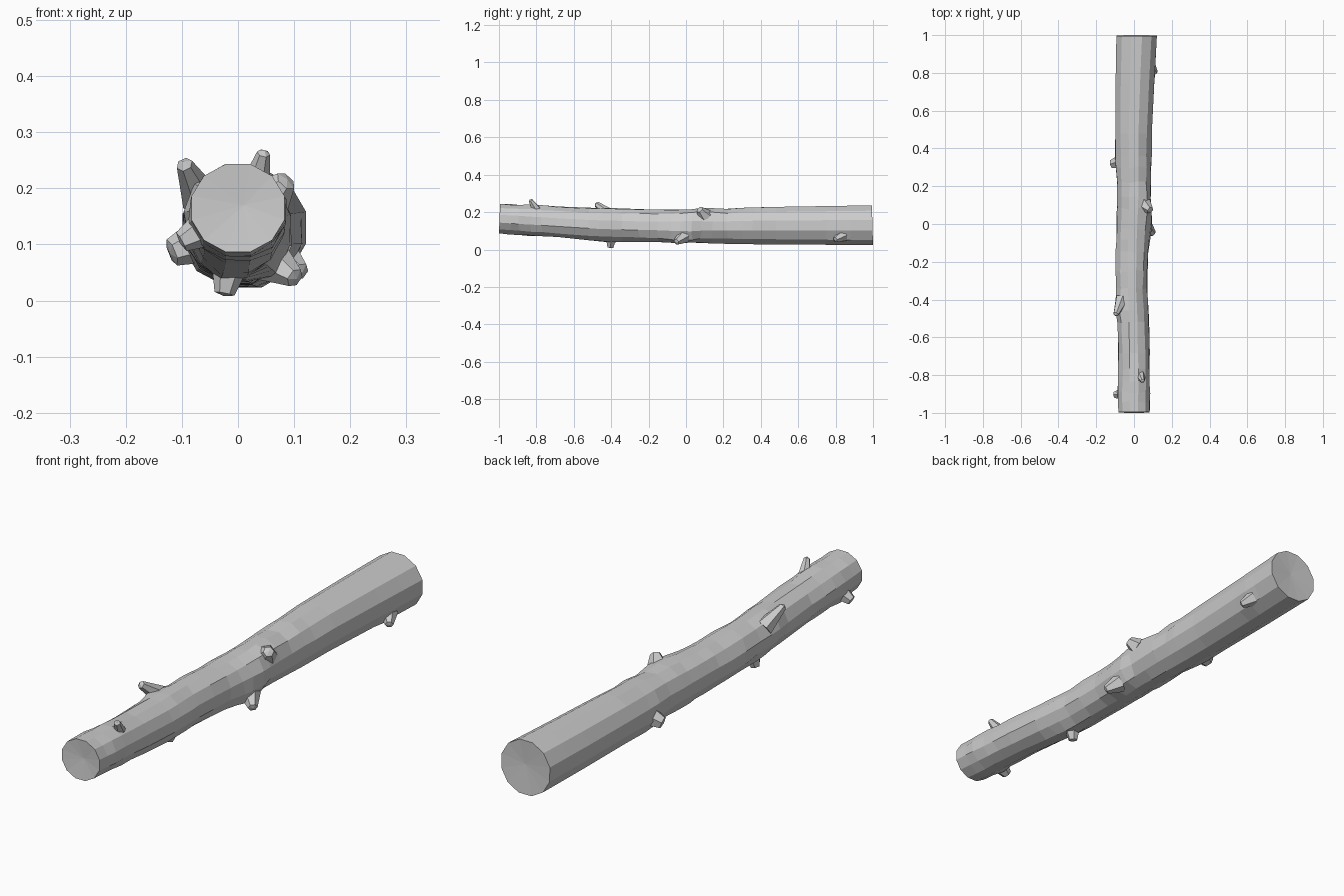
import bpy, bmesh, math, random
from mathutils import Vector

if "Cube" in bpy.data.objects:
    bpy.data.objects.remove(bpy.data.objects["Cube"])

random.seed(4)
SIDES = 12

# trunk profile: y, centre x, centre z, radius x, radius z
KEYS = [
    (-1.00, 0.000, 0.165, 0.086, 0.081),
    (-0.90, 0.000, 0.159, 0.087, 0.083),
    (-0.75, 0.000, 0.150, 0.085, 0.083),
    (-0.50, -0.004, 0.135, 0.085, 0.087),
    (-0.35, -0.010, 0.130, 0.080, 0.089),
    (-0.20, -0.010, 0.127, 0.086, 0.090),
    (0.00, -0.006, 0.125, 0.088, 0.090),
    (0.20, 0.000, 0.126, 0.092, 0.096),
    (0.45, -0.003, 0.128, 0.099, 0.103),
    (0.75, 0.005, 0.129, 0.106, 0.107),
    (1.00, 0.014, 0.130, 0.111, 0.110),
]
RINGS = [-1, -.94, -.89, -.83, -.77, -.68, -.52, -.46, -.4, -.34, -.25, -.15,
         -.08, -.03, .03, .08, .14, .22, .3, .36, .48, .75, .82, .88, 1]

# branch stubs: start, tip, start radius, tip radius
STUBS = [
    ((-.065, -.40, .18), (-.098, -.485, .248), .036, .015),
    ((.030, -.79, .20), (.047, -.835, .268), .028, .012),
    ((-.070, .33, .105), (-.122, .315, .084), .040, .025),
    ((-.065, -.90, .125), (-.104, -.905, .103), .032, .019),
    ((-.015, -.40, .06), (-.025, -.405, .008), .032, .018),
    ((.060, -.01, .07), (.105, -.055, .038), .040, .018),
    ((.055, .10, .18), (.088, .07, .216), .042, .020),
    ((.080, .84, .075), (.115, .795, .050), .035, .016),
]

# knotty swellings: y, angle in degrees, height, length, angular width
BUMPS = [
    (-.44, 140, .018, .09, 30), (-.81, 65, .007, .05, 30),
    (.33, 200, .008, .05, 25), (-.90, 215, .006, .05, 25),
    (-.40, 265, .008, .06, 25), (-.04, -40, .020, .07, 30),
    (.09, 45, .016, .07, 30), (.02, 0, .014, .06, 35),
    (.82, -40, .006, .05, 25), (-.25, 175, .008, .10, 40),
]


def profile(y):
    for a, b in zip(KEYS, KEYS[1:]):
        if y <= b[0]:
            t = (y - a[0]) / (b[0] - a[0])
            return [p + (q - p) * t for p, q in zip(a[1:], b[1:])]


def swelling(y, deg):
    total = 0
    for by, ang, h, length, width in BUMPS:
        d = (deg - ang + 180) % 360 - 180
        total += h * math.exp(-((y - by) / length) ** 2 - (d / width) ** 2)
    return total


def make_object(name, bm):
    bmesh.ops.recalc_face_normals(bm, faces=bm.faces)
    mesh = bpy.data.meshes.new(name)
    bm.to_mesh(mesh)
    bm.free()
    obj = bpy.data.objects.new(name, mesh)
    bpy.context.collection.objects.link(obj)
    return obj


def loft(bm, rings, tips):
    n = len(rings[0])
    for a, b in zip(rings, rings[1:]):
        for i in range(n):
            j = (i + 1) % n
            bm.faces.new((a[i], a[j], b[j], b[i]))
    for ring, tip in zip((rings[0], rings[-1]), tips):
        v = bm.verts.new(tip)
        for i in range(n):
            bm.faces.new((ring[i], ring[(i + 1) % n], v))


# trunk with uneven bark
bm = bmesh.new()
rings = []
for y in RINGS:
    cx, cz, rx, rz = profile(y)
    end = abs(y) == 1
    rough = 0 if end or y > .4 else .003
    ring = []
    for i in range(SIDES):
        deg = 360 * (i + .5) / SIDES
        a = math.radians(deg)
        s = 0 if end else swelling(y, deg) + random.uniform(-rough, rough)
        dy = -.006 * math.copysign(1, y) * (.5 + .5 * math.sin(a)) if end else random.uniform(-2, 2) * rough
        ring.append(bm.verts.new((cx + (rx + s) * math.cos(a), y + dy,
                                  cz + (rz + s) * math.sin(a))))
    rings.append(ring)
loft(bm, rings, [(.01, -.99, .17), (.02, .99, .14)])
make_object("log_trunk", bm)

# broken branch stubs
for k, (start, tip, r0, r1) in enumerate(STUBS):
    start, tip = Vector(start), Vector(tip)
    axis = (tip - start).normalized()
    u = axis.cross(Vector((0, 1, 0))).normalized()
    v = axis.cross(u)
    bm = bmesh.new()
    rings = []
    for t, r in ((0, r0), (.55, r0 * .4 + r1 * .6), (.92, r1)):
        c = start.lerp(tip, t)
        rings.append([bm.verts.new(c + r * (u * math.cos(i * math.pi / 3) + v * math.sin(i * math.pi / 3)))
                      for i in range(6)])
    loft(bm, rings, [start, tip])
    make_object(f"branch_stub_{k + 1}", bm)
